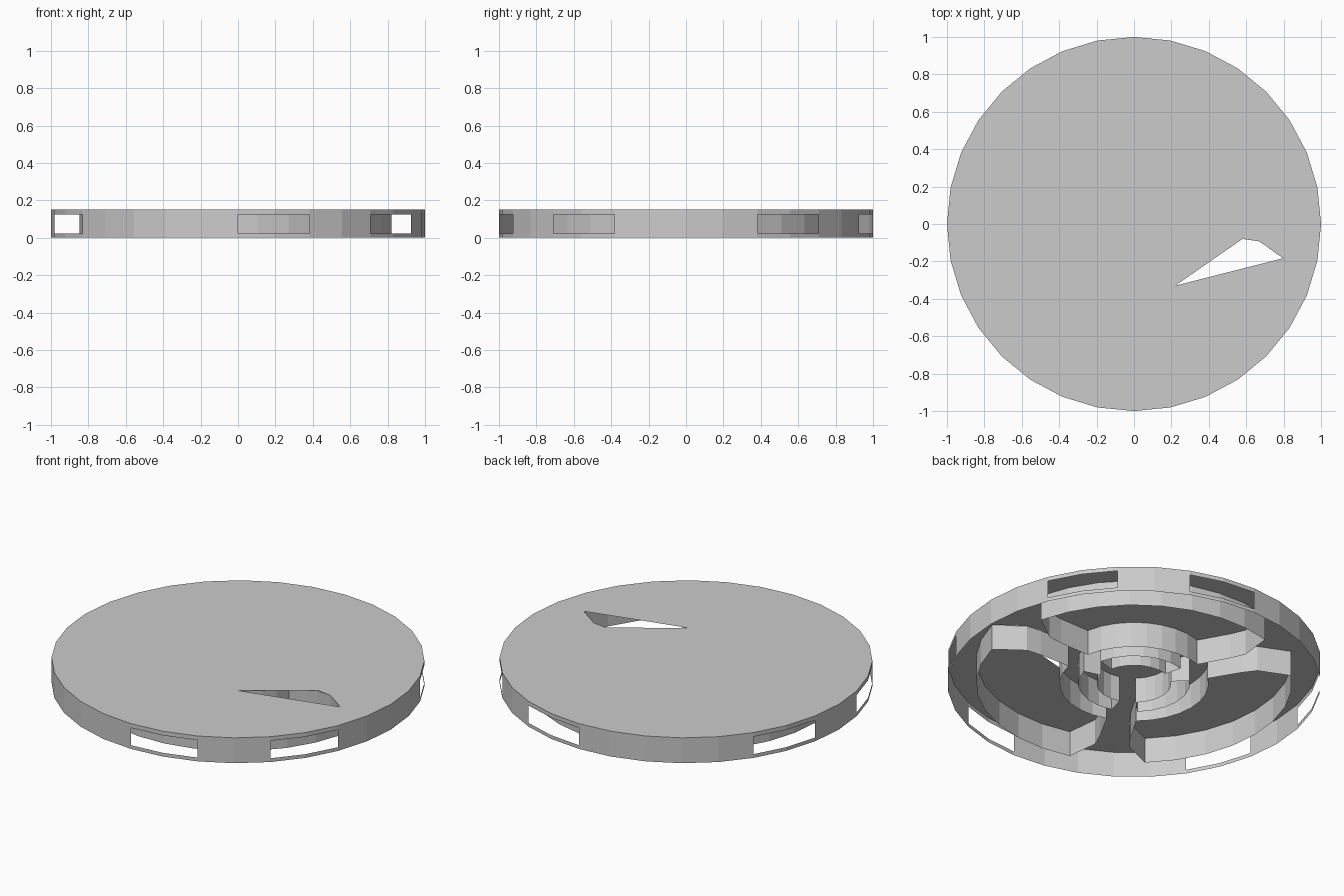
import bpy, bmesh
from math import cos, sin, radians

if "Cube" in bpy.data.objects:
    bpy.data.objects.remove(bpy.data.objects["Cube"])

H = 0.15          # total height
SIDES = 32


def polar(r, deg):
    return (r * cos(radians(deg)), r * sin(radians(deg)))


def arc(r, a0, a1, n):
    return [polar(r, a0 + (a1 - a0) * i / n) for i in range(n + 1)]


def finish(bm, name):
    bmesh.ops.remove_doubles(bm, verts=bm.verts, dist=1e-5)
    me = bpy.data.meshes.new(name)
    bm.to_mesh(me)
    bm.free()
    ob = bpy.data.objects.new(name, me)
    bpy.context.collection.objects.link(ob)
    return ob


def panel(bm, p, q, z0, z1):
    bm.faces.new([bm.verts.new((x, y, z)) for (x, y), z in
                  ((p, z0), (q, z0), (q, z1), (p, z1))])


def wall(name, outline):
    """Thin upright wall following a closed outline."""
    bm = bmesh.new()
    for p, q in zip(outline, outline[1:] + outline[:1]):
        panel(bm, p, q, 0, H)
    return finish(bm, name)


def rotate(points, deg):
    c, s = cos(radians(deg)), sin(radians(deg))
    return [(c * x - s * y, s * x + c * y) for x, y in points]


# Top plate with its angular opening
bm = bmesh.new()
circle = [polar(1, 360 * i / SIDES) for i in range(SIDES)]
hole = [(0.22, -0.33), (0.58, -0.08), (0.67, -0.093), (0.797, -0.183)]
edges = []
for loop in (circle, hole):
    vs = [bm.verts.new((x, y, H)) for x, y in loop]
    edges += [bm.edges.new((a, b)) for a, b in zip(vs, vs[1:] + vs[:1])]
bmesh.ops.triangle_fill(bm, use_beauty=True, edges=edges, normal=(0, 0, 1))
for f in bm.faces:
    if f.normal.z < 0:
        f.normal_flip()
finish(bm, "top_plate")

# Outer rim: six windows, each two segments wide
window_starts = (2, 6, 13, 17, 24, 28)
window_segments = {s + k for s in window_starts for k in (0, 1)}
bm = bmesh.new()
for i in range(SIDES):
    p, q = circle[i], circle[(i + 1) % SIDES]
    if i in window_segments:
        panel(bm, p, q, 0, 0.022)
        panel(bm, p, q, 0.125, H)
    else:
        panel(bm, p, q, 0, H)
finish(bm, "windowed_rim")

# Three outer chambers and three inner curved blocks, spaced 120 degrees
side = [(0.39, -0.08), (0.58, -0.083), (0.67, -0.093)]
start = rotate([(x, -y) for x, y in side], -60)      # local axis is +x
end = [(x, -y) for x, y in reversed(start)]
chamber = (start + arc(0.847, -46, 46, 8) + end + arc(0.4, 48, -48, 8)[1:-1])
block = arc(0.3, -46.5, 46.5, 6) + arc(0.2, 47.5, -47.5, 6)
for k, a in enumerate((60, 180, 300), 1):
    wall(f"outer_chamber_{k}", rotate(chamber, a))
    wall(f"inner_block_{k}", rotate(block, a))
